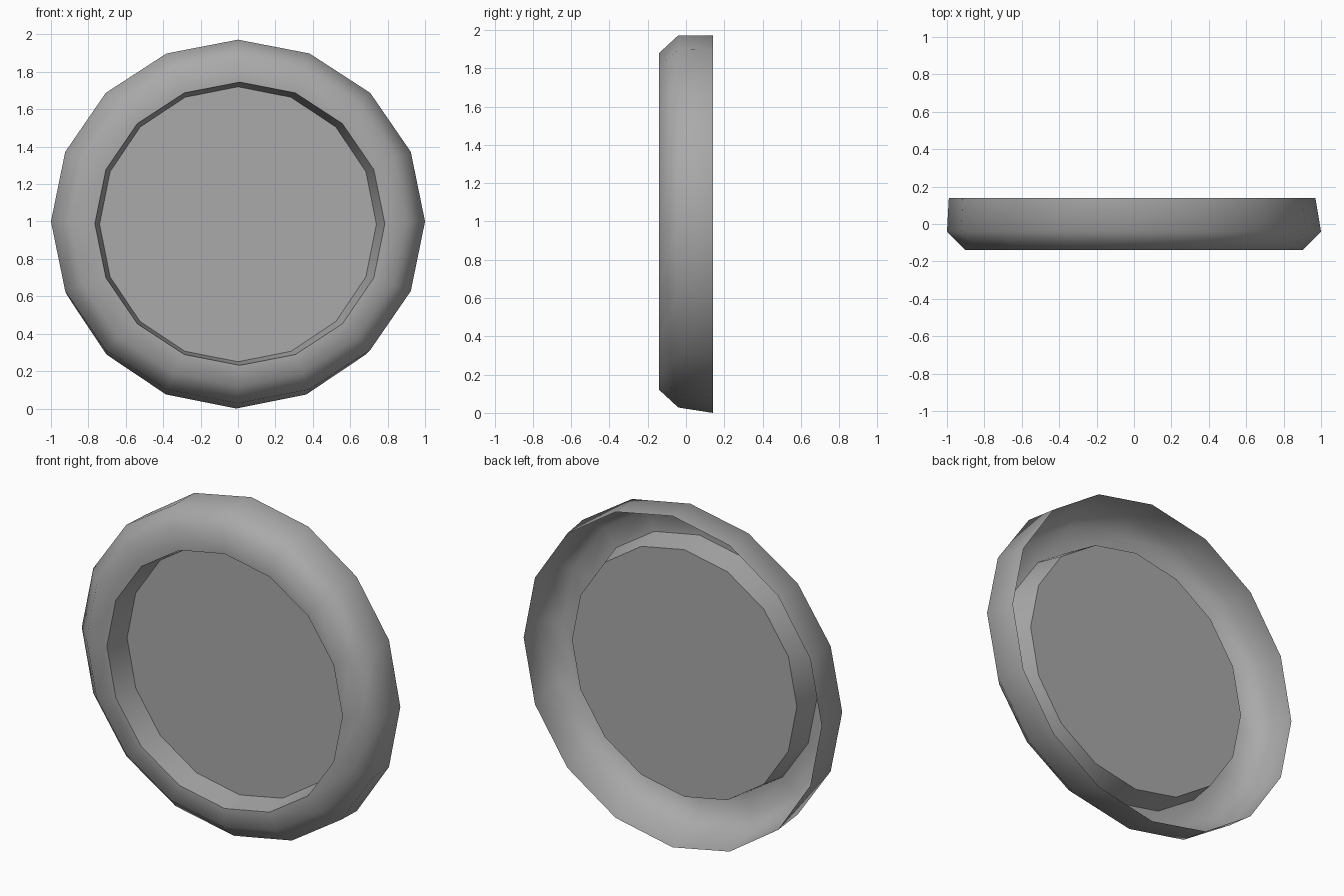
import bpy, bmesh, math

cube = bpy.data.objects.get("Cube")
if cube:
    bpy.data.objects.remove(cube, do_unlink=True)

SIDES = 16

grey = bpy.data.materials.new("plain grey")
grey.use_nodes = True
colour = (0.4, 0.4, 0.4, 1)
grey.diffuse_color = colour
grey.node_tree.nodes["Principled BSDF"].inputs["Base Color"].default_value = colour

# Rings from back rim to centre plate: x radius, z radius, centre x, centre z, y
RINGS = [
    (0.98, 0.985, -0.01, 0.985, 0.14),   # open back rim
    (1.00, 0.972, 0.0, 1.0, -0.04),      # shoulder
    (0.90, 0.88, 0.0, 1.0, -0.14),       # front bevel
    (0.775, 0.757, 0.01, 0.988, -0.14),  # lip of the recess
    (0.74, 0.735, 0.0, 0.985, 0.015),    # edge of the recessed plate
]


def make_ring(bm, rx, rz, cx, cz, y):
    angles = [math.tau * i / SIDES for i in range(SIDES)]
    return [bm.verts.new((cx + rx * math.sin(a), y, cz + rz * math.cos(a)))
            for a in angles]


# One thin shell: outer wall, front band, recess wall and plate, open at the back
bm = bmesh.new()
rings = [make_ring(bm, *r) for r in RINGS]
for a, b in zip(rings, rings[1:]):
    for i in range(SIDES):
        j = (i + 1) % SIDES
        bm.faces.new((a[i], a[j], b[j], b[i]))
plate = bm.faces.new(rings[-1])
bm.normal_update()
bmesh.ops.recalc_face_normals(bm, faces=bm.faces)
if plate.normal.y > 0:
    bmesh.ops.reverse_faces(bm, faces=bm.faces)

mesh = bpy.data.meshes.new("round_dish")
bm.to_mesh(mesh)
bm.free()
mesh.materials.append(grey)
dish = bpy.data.objects.new("round_dish", mesh)
bpy.context.collection.objects.link(dish)

# Smooth rounding, with crisp edges around the recess
bpy.ops.object.select_all(action="DESELECT")
dish.select_set(True)
bpy.context.view_layer.objects.active = dish
bpy.ops.object.shade_smooth_by_angle(angle=math.radians(60))
